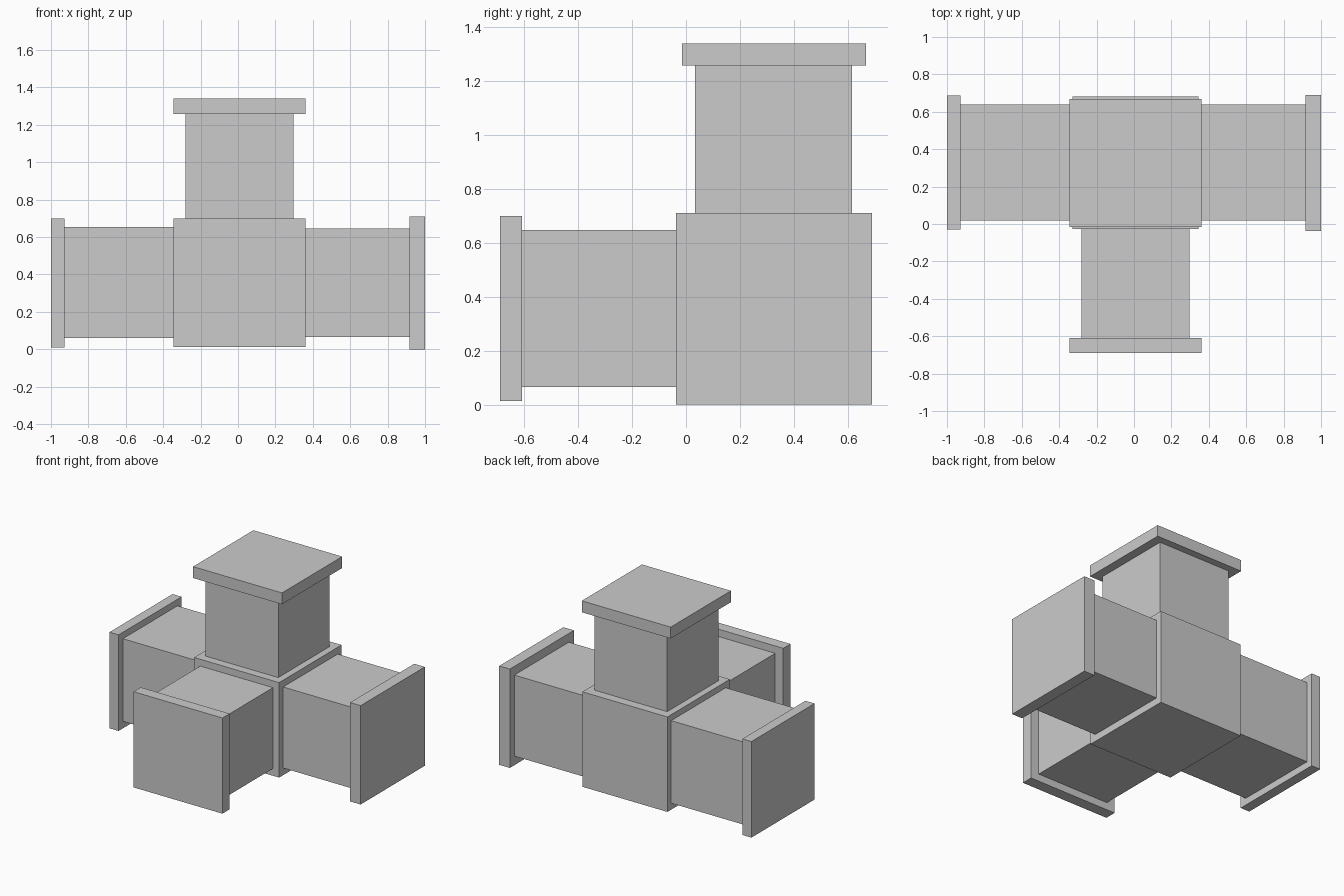
import bpy
import bmesh
from mathutils import Vector

if "Cube" in bpy.data.objects:
    bpy.data.objects.remove(bpy.data.objects["Cube"])


def box(name, x, y, z):
    """Axis-aligned box from (min, max) ranges."""
    lo, hi = Vector((x[0], y[0], z[0])), Vector((x[1], y[1], z[1]))
    mid, size = (lo + hi) / 2, hi - lo
    bm = bmesh.new()
    bmesh.ops.create_cube(bm, size=1)
    bmesh.ops.scale(bm, vec=size, verts=bm.verts)
    mesh = bpy.data.meshes.new(name)
    bm.to_mesh(mesh)
    bm.free()
    obj = bpy.data.objects.new(name, mesh)
    obj.location = mid
    bpy.context.collection.objects.link(obj)
    return obj


# Central junction block
box("junction_block", (-0.33, 0.345), (-0.026, 0.682), (0.014, 0.696))

# Left arm and its end flange
box("left_pipe", (-0.928, -0.33), (0.02, 0.639), (0.06, 0.653))
box("left_flange", (-1.0, -0.928), (-0.03, 0.686), (0.01, 0.70))

# Right arm and its end flange
box("right_pipe", (0.345, 0.916), (0.02, 0.639), (0.065, 0.647))
box("right_flange", (0.916, 1.0), (-0.037, 0.691), (0.0, 0.71))

# Front arm and its end flange
box("front_pipe", (-0.282, 0.296), (-0.609, -0.026), (0.066, 0.647))
box("front_flange", (-0.346, 0.36), (-0.691, -0.609), (0.013, 0.70))

# Upright arm and its top flange
box("upright_pipe", (-0.282, 0.296), (0.034, 0.616), (0.696, 1.258))
box("top_flange", (-0.346, 0.36), (-0.015, 0.668), (1.258, 1.34))
